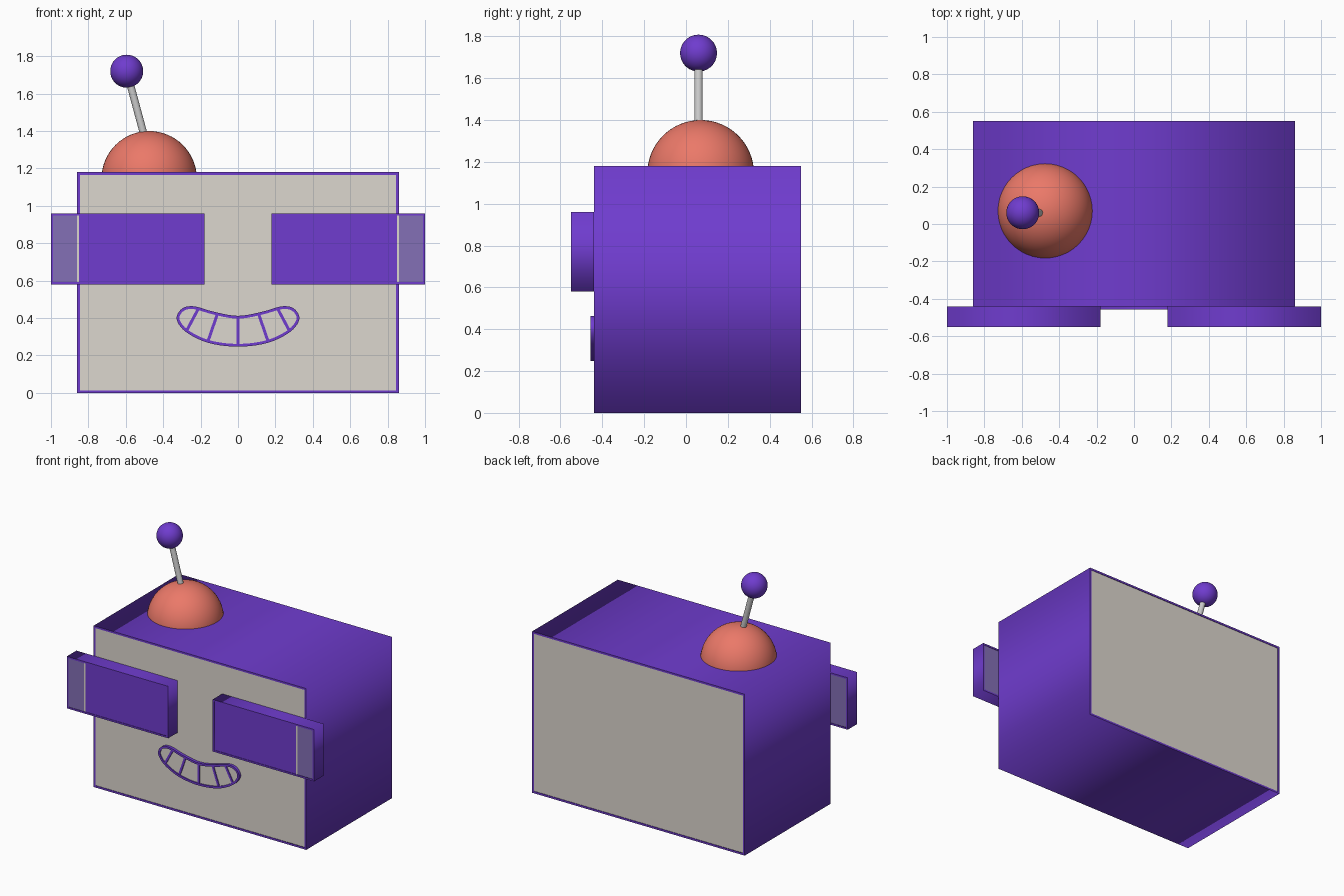
import bpy, bmesh, math
from mathutils import Vector

if "Cube" in bpy.data.objects:
    bpy.data.objects.remove(bpy.data.objects["Cube"])


def material(name, rgb):
    m = bpy.data.materials.new(name)
    m.diffuse_color = (*rgb, 1)
    m.use_nodes = True
    m.node_tree.nodes["Principled BSDF"].inputs["Base Color"].default_value = m.diffuse_color
    return m


PURPLE = material("purple", (0.16, 0.045, 0.62))
MAUVE = material("mauve", (0.23, 0.16, 0.47))
CORAL = material("coral", (0.83, 0.19, 0.14))
PANEL = material("warm_grey", (0.72, 0.68, 0.62))


def finish(bm, name, mat):
    bmesh.ops.recalc_face_normals(bm, faces=bm.faces[:])
    me = bpy.data.meshes.new(name)
    bm.to_mesh(me)
    bm.free()
    ob = bpy.data.objects.new(name, me)
    bpy.context.collection.objects.link(ob)
    if mat:
        me.materials.append(mat)
    return ob


def box(name, x0, x1, y0, y1, z0, z1, mat):
    bm = bmesh.new()
    bmesh.ops.create_cube(bm, size=1)
    for v in bm.verts:
        v.co = ((x0 + x1) / 2 + v.co.x * (x1 - x0),
                (y0 + y1) / 2 + v.co.y * (y1 - y0),
                (z0 + z1) / 2 + v.co.z * (z1 - z0))
    return finish(bm, name, mat)


def ring(name, outer, inner, y0, y1, mat):
    """Hollow sleeve along y: soft walls, crisp flat rims."""
    bm = bmesh.new()
    loops = [[bm.verts.new((x, y, z)) for x, z in pts]
             for pts, y in ((outer, y0), (outer, y1), (inner, y1), (inner, y0))]
    n = len(outer)
    for k in range(4):
        a, b = loops[k], loops[(k + 1) % 4]
        for i in range(n):
            j = (i + 1) % n
            f = bm.faces.new((a[i], a[j], b[j], b[i]))
            f.smooth = k in (0, 2)
    for e in bm.edges:
        e.smooth = all(f.smooth for f in e.link_faces)
    return finish(bm, name, mat)


def rect(x0, x1, z0, z1, inset=0.0):
    return [(x0 + inset, z0 + inset), (x1 - inset, z0 + inset),
            (x1 - inset, z1 - inset), (x0 + inset, z1 - inset)]


def slab(name, pts, y0, y1, mat):
    """Solid outline extruded along y."""
    bm = bmesh.new()
    f = bm.faces.new([bm.verts.new((x, y0, z)) for x, z in pts])
    new = bmesh.ops.extrude_face_region(bm, geom=[f])["geom"]
    for v in new:
        if isinstance(v, bmesh.types.BMVert):
            v.co.y = y1
    return finish(bm, name, mat)


def ball(name, centre, radius, mat, cut_z=None):
    bm = bmesh.new()
    bmesh.ops.create_uvsphere(bm, u_segments=48, v_segments=32, radius=radius)
    bmesh.ops.translate(bm, verts=bm.verts[:], vec=centre)
    if cut_z is not None:
        cut = bmesh.ops.bisect_plane(bm, geom=bm.verts[:] + bm.edges[:] + bm.faces[:],
                                     plane_co=(0, 0, cut_z), plane_no=(0, 0, 1),
                                     clear_inner=True)
    for f in bm.faces:
        f.smooth = True
    return finish(bm, name, mat)


# Head: sleeve with recessed front and back panels
W, H, Y0, Y1, T = 0.86, 1.18, -0.44, 0.55, 0.014
ring("head_shell", rect(-W, W, 0, H), rect(-W, W, 0, H, T), Y0, Y1, PURPLE)
for name, y in (("face_panel", Y0 + 0.004), ("back_panel", Y1 - 0.014)):
    box(name, -W + T, W - T, y, y + 0.01, T, H - T, PANEL)

# Eyes: box frames with a dark lens, a pale divider and a lighter outer end
Z0, Z1, YE = 0.58, 0.96, -0.55
for side, s in (("left", -1), ("right", 1)):
    def span(a, b):
        return sorted((s * a, s * b))
    x0, x1 = span(0.18, 1.0)
    ring(side + "_eye_frame", rect(x0, x1, Z0, Z1), rect(x0, x1, Z0, Z1, 0.012),
         YE, Y0, PURPLE)
    for part, a, b, mat in (("_eye_lens", 0.192, 0.85, PURPLE),
                            ("_eye_divider", 0.85, 0.862, PANEL),
                            ("_eye_outer_lens", 0.862, 0.988, MAUVE)):
        box(side + part, *span(a, b), YE + 0.004, YE + 0.012, Z0 + 0.012, Z1 - 0.012, mat)
    box(side + "_eye_back", *span(0.85, 0.988), Y0 - 0.012, Y0 - 0.004,
        Z0 + 0.012, Z1 - 0.012, MAUVE)

# Mouth outline: closed smooth curve through one mirrored half
half = [(0.13, 0.434), (0.235, 0.463), (0.30, 0.45), (0.328, 0.395),
        (0.28, 0.327), (0.16, 0.268)]
key = [(0, 0.412)] + half + [(0, 0.247)] + [(-x, z) for x, z in reversed(half)]
key = [Vector(p) for p in key]
outer, n = [], len(key)
for i in range(n):
    a, b, c, d = (key[(i + k) % n] for k in (-1, 0, 1, 2))
    for t in (0, 0.2, 0.4, 0.6, 0.8):
        outer.append(0.5 * (2 * b + (c - a) * t + (2 * a - 5 * b + 4 * c - d) * t * t
                            + (3 * b - a - 3 * c + d) * t ** 3))
inner = []
for i, p in enumerate(outer):
    t = (outer[(i + 1) % len(outer)] - outer[i - 1]).normalized()
    inner.append(p + Vector((t.y, -t.x)) * 0.015)
ring("mouth_outline", outer, inner, -0.456, Y0 + 0.006, PURPLE)
slab("mouth_panel", inner, -0.448, Y0 + 0.006, PANEL)

# Tooth dividers
bars = [((0, 0.405), (0, 0.256))]
for s in (-1, 1):
    bars += [((s * 0.11, 0.422), (s * 0.16, 0.278)), ((s * 0.212, 0.45), (s * 0.275, 0.332))]
for i, (a, b) in enumerate(bars):
    a, b = Vector(a), Vector(b)
    d = (b - a).normalized() * 0.008
    w = Vector((d.y, -d.x))
    slab(f"tooth_divider_{i + 1}", [a + w, b + w, b - w, a - w], -0.454, Y0 + 0.006, PURPLE)

# Antenna: dome, tilted rod and ball
ball("antenna_dome", (-0.475, 0.07, 1.145), 0.255, CORAL, cut_z=1.145)
foot, tip = Vector((-0.495, 0.06, 1.35)), Vector((-0.595, 0.06, 1.72))
bpy.ops.mesh.primitive_cylinder_add(vertices=24, radius=0.02, depth=(tip - foot).length,
                                    location=(foot + tip) / 2,
                                    rotation=(tip - foot).to_track_quat('Z', 'Y').to_euler())
bpy.context.object.name = "antenna_rod"
bpy.ops.object.shade_smooth_by_angle(angle=math.radians(40))
ball("antenna_ball", tip, 0.088, PURPLE)
